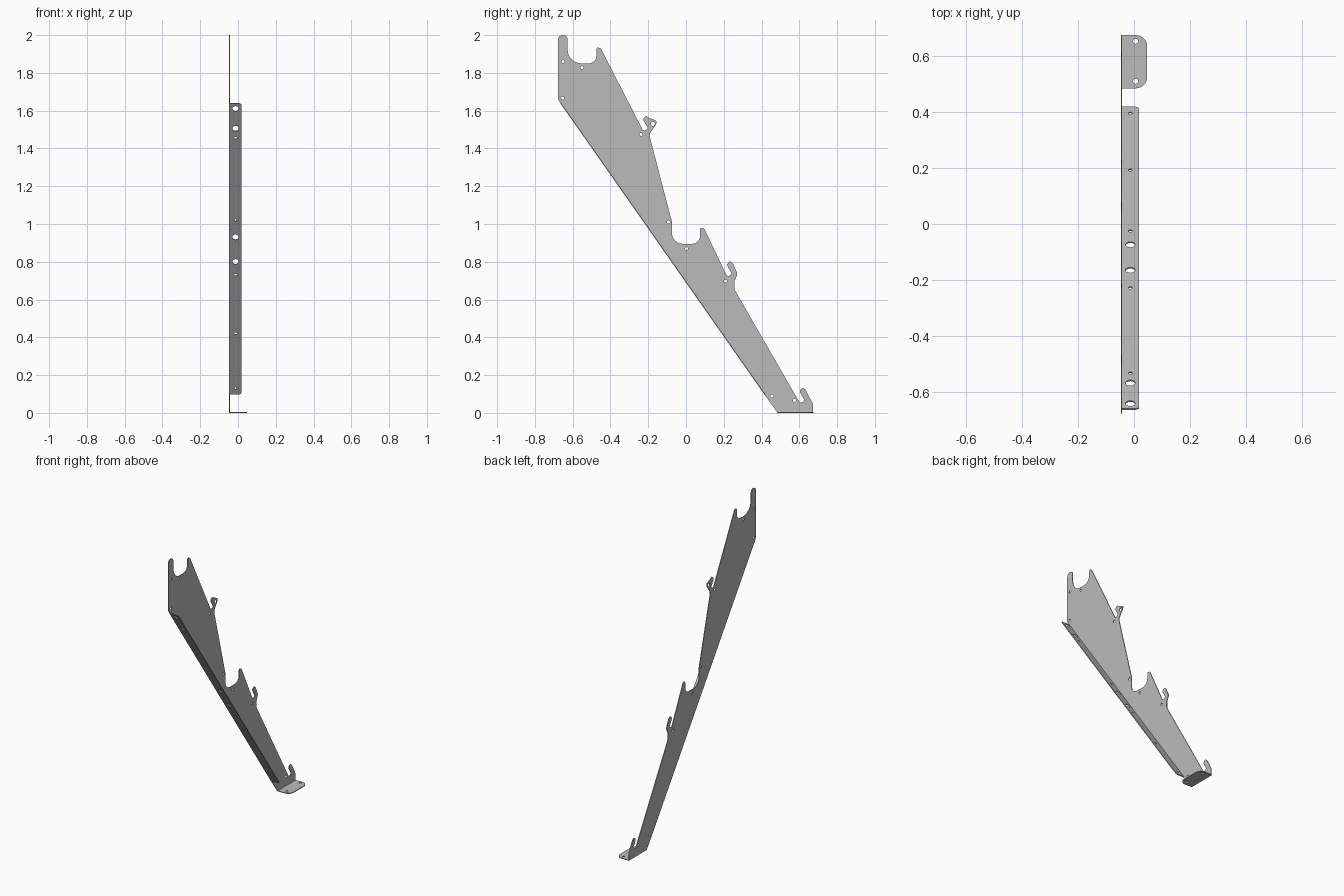
import bpy, bmesh, math
from mathutils import Vector, Matrix

cube = bpy.data.objects.get("Cube")
if cube:
    bpy.data.objects.remove(cube, do_unlink=True)

T = 0.005          # sheet thickness
LEFT = -0.047      # outer face of the upright plate

steel = bpy.data.materials.new("grey steel")
steel.use_nodes = True
grey = (0.5, 0.5, 0.5, 1)
steel.diffuse_color = grey
steel.node_tree.nodes["Principled BSDF"].inputs["Base Color"].default_value = grey


def rounded(points, steps=8):
    """Turn (u, v, radius) corners into an outline with arcs at the corners."""
    out = []
    for i, (u, v, r) in enumerate(points):
        p = Vector((u, v))
        a = Vector(points[i - 1][:2]) - p
        b = Vector(points[(i + 1) % len(points)][:2]) - p
        angle = a.angle(b)
        if r == 0 or angle > 3.1:
            out.append(p)
            continue
        reach = min(r / math.tan(angle / 2), a.length / 2, b.length / 2)
        r = reach * math.tan(angle / 2)
        a.normalize()
        b.normalize()
        centre = p + (a + b).normalized() * (r / math.sin(angle / 2))
        start, end = p + a * reach - centre, p + b * reach - centre
        turn = math.atan2(start.x * end.y - start.y * end.x, start.dot(end))
        for k in range(steps + 1):
            out.append(centre + Matrix.Rotation(turn * k / steps, 2) @ start)
    return out


def circle(u, v, r, n=20):
    return [Vector((u + r * math.cos(math.tau * k / n),
                    v + r * math.sin(math.tau * k / n))) for k in range(n)]


def sheet(name, outline, holes, origin, u_axis, v_axis):
    """Cut a thin sheet with round holes and place it in space."""
    curve = bpy.data.curves.new(name, 'CURVE')
    curve.dimensions = '2D'
    curve.fill_mode = 'BOTH'
    curve.extrude = T / 2
    for loop in [rounded(outline)] + [circle(*h) for h in holes]:
        spline = curve.splines.new('POLY')
        spline.points.add(len(loop) - 1)
        for point, co in zip(spline.points, loop):
            point.co = (co.x, co.y, 0, 1)
        spline.use_cyclic_u = True
    temp = bpy.data.objects.new(name + " outline", curve)
    bpy.context.collection.objects.link(temp)
    bpy.context.view_layer.update()
    graph = bpy.context.evaluated_depsgraph_get()
    mesh = bpy.data.meshes.new_from_object(temp.evaluated_get(graph))
    bpy.data.objects.remove(temp, do_unlink=True)

    u, v = Vector(u_axis).normalized(), Vector(v_axis).normalized()
    frame = Matrix((u, v, u.cross(v))).transposed().to_4x4()
    frame.translation = Vector(origin) + u.cross(v) * T / 2
    bm = bmesh.new()
    bm.from_mesh(mesh)
    bmesh.ops.remove_doubles(bm, verts=bm.verts, dist=1e-5)
    bmesh.ops.transform(bm, matrix=frame, verts=bm.verts)
    bmesh.ops.recalc_face_normals(bm, faces=bm.faces)
    for f in bm.faces:
        f.smooth = False
        f.material_index = 0
    bm.to_mesh(mesh)
    bm.free()
    mesh.materials.clear()
    mesh.materials.append(steel)
    mesh.name = name
    obj = bpy.data.objects.new(name, mesh)
    bpy.context.collection.objects.link(obj)
    return obj


def cradle(y, z, r):
    """Round saddle ending in a slim prong on its far side."""
    return [(y - r, z, r), (y + r, z, r),
            (y + r, z + 0.088, 0.01), (y + r + 0.022, z + 0.08, 0.012)]


def hook(y, z):
    """Slot followed by an upright finger."""
    shape = [(-0.006, -0.008, 0.01), (0.02, 0.004, 0.01),
             (-0.009, 0.055, 0.012), (0.008, 0.075, 0.012),
             (0.024, 0.062, 0.012)]
    return [(y + a, z + b, r) for a, b, r in shape]


# Upright plate: outline from the tall post down the stepped edge to the foot
top, bottom = (-0.664, 1.637), (0.415, 0.097)
plate = [(-0.677, 1.66, 0.01), (-0.677, 2.0, 0.024), (-0.627, 2.0, 0.024)]
plate += cradle(-0.55, 1.85, 0.077)
plate += hook(-0.22, 1.5)
plate += [(-0.155, 1.546, 0.01), (-0.158, 1.528, 0.008),
          (-0.195, 1.473, 0.03), (-0.185, 1.436, 0.03),
          (-0.074, 1.01, 0.03)]
plate += cradle(0.0, 0.895, 0.075)
plate += hook(0.224, 0.73)
plate += [(0.273, 0.735, 0.02), (0.256, 0.695, 0.02), (0.257, 0.653, 0.03)]
plate += hook(0.609, 0.06)
plate += [(0.672, 0.048, 0.012), (0.672, 0, 0), (0.485, 0, 0),
          (*bottom, 0), (*top, 0)]
pin_holes = [(-0.651, 1.86), (-0.55, 1.828), (-0.653, 1.666), (-0.238, 1.474),
             (-0.093, 1.01), (0.003, 0.87), (0.209, 0.698), (0.455, 0.089),
             (0.574, 0.066)]
sheet("upright_plate", plate,
      [(y, z, 0.008) for y, z in pin_holes] + [(-0.176, 1.53, 0.011)],
      (LEFT, 0, 0), (0, 1, 0), (0, 0, 1))

# Sloping flange folded along the long straight edge
slope = Vector((0, bottom[0] - top[0], bottom[1] - top[1]))
length = slope.length
drop = -slope.z / length
flange_holes = [(z, 0.017) for z in (1.61, 1.505, 0.93, 0.80)]
flange_holes += [(z, 0.007) for z in (1.455, 1.02, 0.73, 0.42, 0.13)]
sheet("sloping_flange",
      [(0, 0, 0), (0.065, 0, 0.014), (0.065, length, 0.014), (0, length, 0)],
      [(0.034, (top[1] - z) / drop, r) for z, r in flange_holes],
      (LEFT, *top), (1, 0, 0), slope)

# Foot tab folded flat on the ground
sheet("foot_tab",
      [(0, 0.485, 0), (0.094, 0.485, 0.04), (0.094, 0.675, 0.04), (0, 0.675, 0)],
      [(0.053, 0.51, 0.009), (0.053, 0.653, 0.009)],
      (LEFT, 0, 0), (1, 0, 0), (0, 1, 0))
